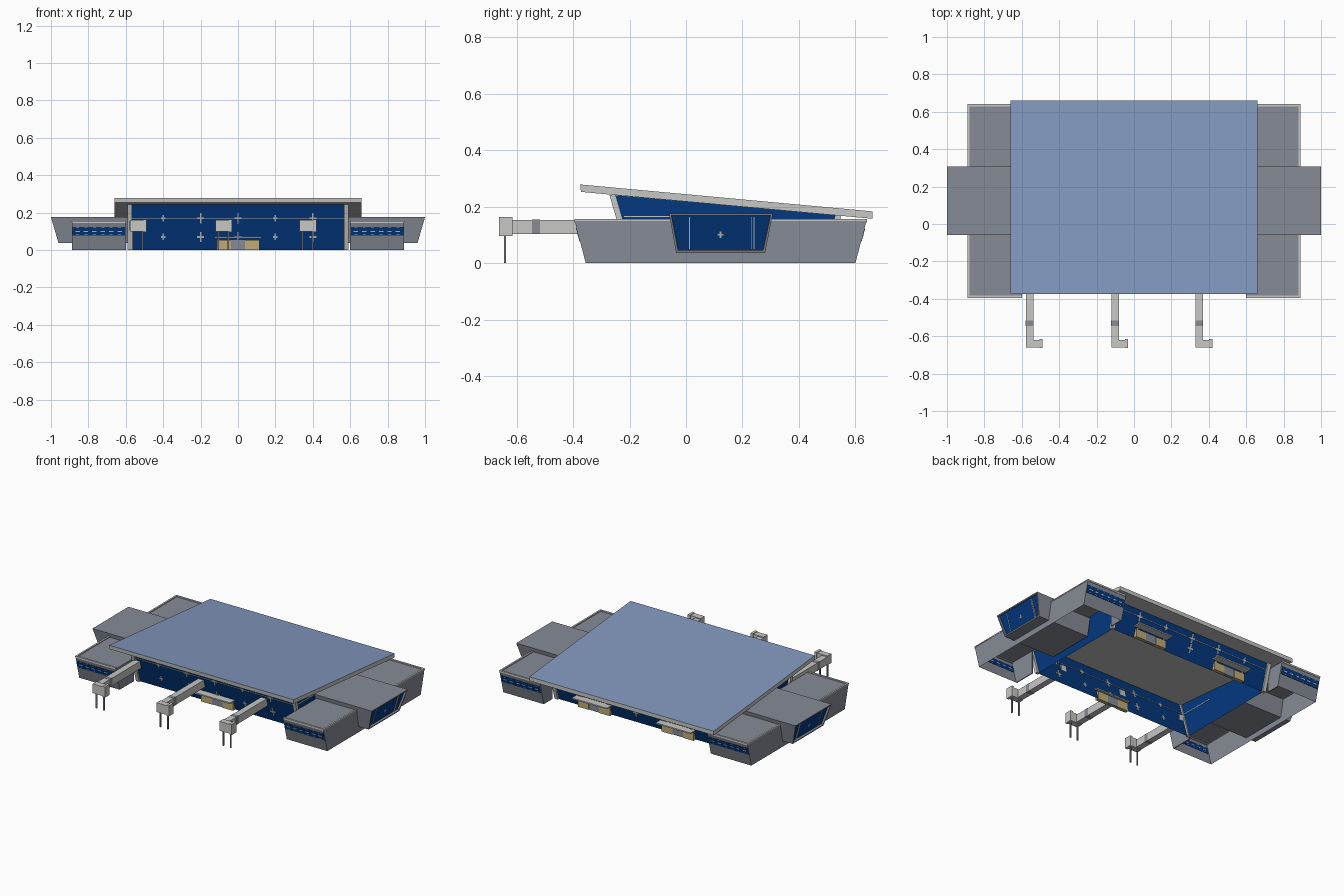
import bpy, bmesh

if "Cube" in bpy.data.objects:
    bpy.data.objects.remove(bpy.data.objects["Cube"])

def material(name, rgb):
    m = bpy.data.materials.new(name)
    m.diffuse_color = (*rgb, 1)
    m.use_nodes = True
    m.node_tree.nodes["Principled BSDF"].inputs["Base Color"].default_value = m.diffuse_color
    return m

GREY = material("wall grey", (0.24, 0.262, 0.305))
LIGHT = material("light grey", (0.57, 0.57, 0.56))
ROOF = material("roof blue", (0.225, 0.315, 0.52))
GLASS = material("glass blue", (0.001, 0.04, 0.215))
TAN = material("door tan", (0.52, 0.41, 0.18))
DARK = material("bellows grey", (0.25, 0.26, 0.29))

def hull(name, low, high, mat, skip=()):
    """Four low and four high corners joined; skip lists faces left open (0-3 sides, 4 base, 5 top)."""
    bm = bmesh.new()
    v = [bm.verts.new(p) for p in list(low) + list(high)]
    quads = [(i, (i + 1) % 4, (i + 1) % 4 + 4, i + 4) for i in range(4)] + [(3, 2, 1, 0), (4, 5, 6, 7)]
    for i, q in enumerate(quads):
        if i not in skip:
            bm.faces.new([v[k] for k in q])
    if skip:
        a, b, c = (v[k].co for k in (0, 1, 2))
        if (b - a).cross(c - b).z < 0:
            bmesh.ops.reverse_faces(bm, faces=bm.faces[:])
    else:
        bmesh.ops.recalc_face_normals(bm, faces=bm.faces[:])
    me = bpy.data.meshes.new(name)
    bm.to_mesh(me)
    bm.free()
    me.materials.append(mat)
    ob = bpy.data.objects.new(name, me)
    bpy.context.collection.objects.link(ob)
    return ob

def rect(x0, x1, y0, y1, z):
    return [(x0, y0, z), (x1, y0, z), (x1, y1, z), (x0, y1, z)]

def box(name, x0, x1, y0, y1, z0, z1, mat):
    return hull(name, rect(x0, x1, y0, y1, z0), rect(x0, x1, y0, y1, z1), mat)

def plate(name, x0, x1, z0, z1, yf, mat, t=0.004):
    """Thin plate lying on a leaning wall whose y is yf(z)."""
    return hull(name, rect(x0, x1, yf(z0) - t, yf(z0) + t, z0),
                rect(x0, x1, yf(z1) - t, yf(z1) + t, z1), mat)

# leaning wall positions
front_y = lambda z: -0.19 - 0.29 * z
back_y = lambda z: 0.49 + 0.29 * z
wing_front_y = lambda z: -0.355 - 0.26 * z
wing_back_y = lambda z: 0.60 + 0.26 * z
under = lambda y: 0.253 - 0.092 * (y + 0.375)
FT, BT = 0.242, 0.17
W = 0.575

# sloping roof slab, with a blue top
roof = hull("roof",
            [(x, y, under(y)) for x, y in ((-.66, -.372), (.66, -.372), (.66, .66), (-.66, .66))],
            [(x, y, under(y) + .026) for x, y in ((-.66, -.375), (.66, -.375), (.66, .66), (-.66, .66))],
            LIGHT)
roof.data.materials.append(ROOF)
for p in roof.data.polygons:
    p.material_index = int(p.normal.z > 0.7)

# glass hall, open below
hull("glass_hall", rect(-W, W, front_y(0), back_y(0), 0),
     [(-W, front_y(FT), FT), (W, front_y(FT), FT), (W, back_y(BT), BT), (-W, back_y(BT), BT)],
     GLASS, skip=(4, 5))

# corner columns of the hall
for s in (-1, 1):
    a, b = sorted((s * 0.566, s * 0.59))
    plate("front_column", a, b, 0, FT, front_y, LIGHT, 0.011)
    plate("back_column", a, b, 0, BT, back_y, LIGHT, 0.011)
    # side rail on the glass
    a, b = sorted((s * 0.573, s * 0.579))
    box("side_rail", a, b, -0.22, 0.0, 0.163, 0.168, LIGHT)

# cross shaped glazing fittings and thin rails; every other one is larger
for yf, heights in ((front_y, (0.07, 0.17)), (back_y, (0.07, 0.13))):
    for z in heights:
        for i in range(-2, 3):
            x = i * 0.2
            k = 1.25 if i in (-1, 0, 2) else 0.8
            plate("fitting_upright", x - .004, x + .004, z - .022 * k, z + .022 * k, yf, LIGHT)
            plate("fitting_bar", x - .015 * k, x + .015 * k, z - .005, z + .005, yf, LIGHT)
    plate("glazing_rail", -W, W, heights[1] - .0015, heights[1] + .0015, yf, LIGHT, .003)

# entrances: a shallow porch with two tan doors under a canopy
def entrance(cx, yf, d):
    def part(name, x0, x1, near, far, z0, z1, mat):
        y0, y1 = sorted((yf(0) + d * near, yf(0) + d * far))
        box(name, cx + x0, cx + x1, y0, y1, z0, z1, mat)
    for s in (-1, 1):
        a, b = sorted((s * .038, s * .114))
        part("door", a, b, 0, .024, 0, .053, TAN)
    part("door_centre", -.038, .038, 0, .02, 0, .053, GREY)
    part("door_canopy", -.125, .125, 0, .07, .064, .072, LIGHT)

entrance(0, front_y, -1)
for cx in (-0.3, 0.3):
    entrance(cx, back_y, 1)

for s in (-1, 1):
    sx = lambda a, b: sorted((s * a, s * b))
    # side wing shell, open below and towards the hall
    x0, x1 = sx(0.6, 0.888)
    zt = 0.15
    hull("wing", rect(x0, x1, wing_front_y(0), wing_back_y(0), 0),
         rect(x0, x1, wing_front_y(zt), wing_back_y(zt), zt), GREY,
         skip=(4, 3 if s > 0 else 1))
    # inner returns beyond the hall
    a, b = sx(0.598, 0.604)
    for yf, ye in ((wing_front_y, -0.21), (wing_back_y, 0.51)):
        hull("wing_return",
             [(a, yf(0), 0), (b, yf(0), 0), (b, ye, 0), (a, ye, 0)],
             [(a, yf(zt), zt), (b, yf(zt), zt), (b, ye, zt), (a, ye, zt)], GREY)
    # wing windows with small fittings
    for yf in (wing_front_y, wing_back_y):
        plate("wing_window", x0 + .004, x1 - .004, .077, .123, yf, GLASS, .002)
        for i in range(6):
            x = x0 + .03 + i * .045
            plate("window_fitting", x - .012, x + .012, .0965, .1025, yf, LIGHT, .003)
            for z in (.081, .117):
                plate("window_edge_fitting", x - .008, x + .008, z, z + .002, yf, LIGHT, .003)
    # light rim round the wing roof
    f, k = wing_front_y(.155), wing_back_y(.155)
    box("wing_rim_front", x0, x1, f, f + .012, .145, .156, LIGHT)
    box("wing_rim_back", x0, x1, k - .012, k, .145, .156, LIGHT)
    a, b = sx(0.879, 0.890)
    box("wing_rim_side", a, b, f, k, .149, .156, LIGHT)

    # outer pod with a slanted, recessed glass end
    x0, x1 = 0.59 * s, 0.96 * s
    pod = hull("pod",
               [(x0, -.035, .037), (x1, -.035, .037), (x1, .28, .037), (x0, .28, .037)],
               [(x0, -.06, .176), (s, -.06, .176), (s, .308, .176), (x0, .308, .176)], GREY)
    pod.data.materials.append(GLASS)
    bm = bmesh.new()
    bm.from_mesh(pod.data)
    end = max(bm.faces, key=lambda q: q.calc_center_median().x * s)
    bmesh.ops.inset_region(bm, faces=[end], thickness=.011)
    bmesh.ops.inset_region(bm, faces=[end], thickness=.0005, depth=-.012)
    end.material_index = 1
    bm.to_mesh(pod.data)
    bm.free()
    # pod glazing bars on the slanted glass
    gx = lambda z: s * (.96 + (z - .037) * .288 - .0125)
    def bar(y0, y1, z0, z1):
        hull("pod_glazing_bar",
             rect(gx(z0) - .003, gx(z0) + .003, y0, y1, z0),
             rect(gx(z1) - .003, gx(z1) + .003, y0, y1, z1), LIGHT)
    for y in (.013, .233, .241):
        bar(y - .0015, y + .0015, .05, .163)
    bar(.119, .125, .09, .112)
    bar(.112, .132, .099, .103)

# boarding bridges: tube, bellows, turned head, flared mouth and legs
for x in (-0.578, -0.121, 0.329):
    box("bridge_tube", x, x + .04, -.64, -.224, .104, .154, LIGHT)
    box("bridge_bellows", x - .001, x + .041, -.545, -.517, .103, .155, DARK)
    box("bridge_head", x, x + .075, -.66, -.62, .1, .16, LIGHT)
    box("bridge_mouth", x + .073, x + .09, -.663, -.615, .096, .164, LIGHT)
    for lx in (x + .015, x + .068):
        box("bridge_leg", lx - .004, lx + .004, -.645, -.637, 0, .102, DARK)
